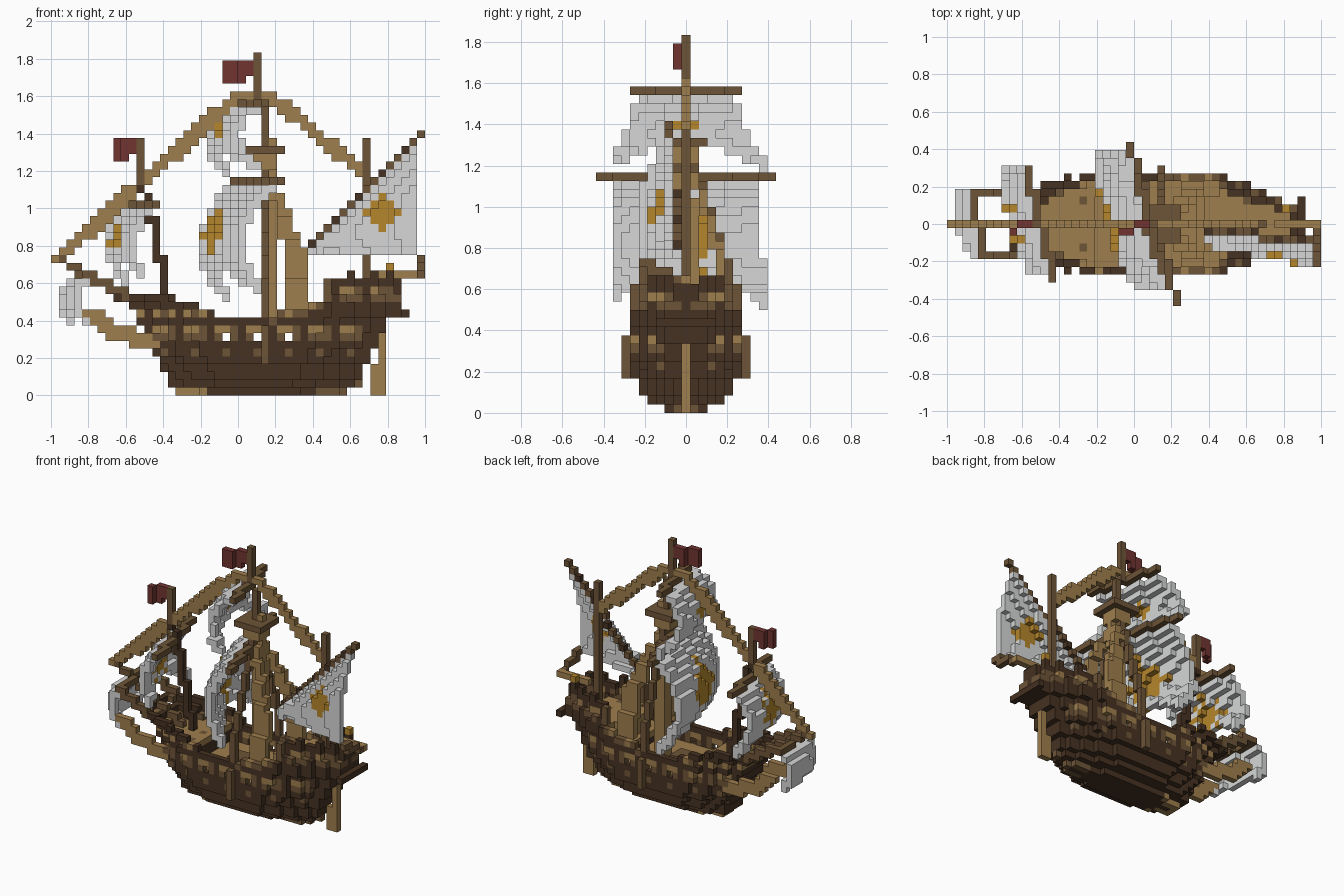
import bpy, bmesh, math
from mathutils import Vector

cube = bpy.data.objects.get("Cube")
if cube:
    bpy.data.objects.remove(cube)

V = 1 / 24                      # edge length of one block
COLOURS = {
    "dark_wood": (0.061, 0.032, 0.016),
    "mid_wood": (0.155, 0.09, 0.038),
    "light_wood": (0.345, 0.21, 0.074),
    "sailcloth": (0.67, 0.685, 0.675),
    "gold": (0.47, 0.24, 0.025),
    "red_cloth": (0.165, 0.036, 0.031),
}
DARK, MID, LIGHT, SAIL, GOLD, RED = range(6)
materials = []
for label, rgb in COLOURS.items():
    m = bpy.data.materials.new(label)
    m.use_nodes = True
    m.diffuse_color = (*rgb, 1)
    bsdf = m.node_tree.nodes["Principled BSDF"]
    bsdf.inputs["Base Color"].default_value = (*rgb, 1)
    bsdf.inputs["Roughness"].default_value = 0.9
    materials.append(m)

parts = {}                      # part name -> {block: colour}
taken = set()


def put(part, i, j, k, col):
    cell = (round(i), round(j), round(k))
    cells = parts.setdefault(part, {})
    if cell not in taken or cell in cells:
        cells[cell] = col
        taken.add(cell)


def line(part, points, col):
    """Row of blocks through a list of points."""
    for a, b in zip(points, points[1:]):
        a, b = Vector(a), Vector(b)
        n = max(1, math.ceil((b - a).length * 2))
        for s in range(n + 1):
            put(part, *a.lerp(b, s / n), col)


def box(part, lo, hi, col):
    for i in range(lo[0], hi[0] + 1):
        for j in range(lo[1], hi[1] + 1):
            for k in range(lo[2], hi[2] + 1):
                put(part, i, j, k, col)


def sun(a, b, r):
    """True inside a small sun emblem with straight and diagonal rays."""
    a, b = abs(a), abs(b)
    return a + b < r or (a * b == 0 and a + b == r) or (a == b and a <= 0.7 * r)


# Hull: plan outline scaled per layer (finer ends low down), decks and bulwarks
BOW = [16, 15, 15, 14, 14, 13, 13, 12, 12, 11, 11, 10, 8, 9, 9]
STERN = [37, 38, 39, 39, 40, 40, 41, 41, 42, 42, 44, 44, 44, 44, 44]
BEAM = [2, 4, 5, 5, 6, 6, 6, 6, 6, 6, 6, 6, 6, 5, 5]


def half_width(i, k):
    if not BOW[k] <= i <= STERN[k]:
        return -1
    u = (i - BOW[k] + 0.5) / (STERN[k] - BOW[k] + 1)
    low = max(0, 6 - k) / 6
    entry, run = 0.25 + 0.1 * low, 0.68 - 0.1 * low
    f = min(1, 0.25 + 0.75 * math.sqrt(u / entry))
    if u > run:
        f = 1 - (0.75 + 0.15 * low) * ((u - run) / (1 - run)) ** 1.3
    return round(BEAM[k] * f)


def step(i, levels):
    """Height of the first level whose end lies beyond i."""
    return next(h for end, h in levels if i < end)


RAIL = [(16, 13), (19, 12), (21, 11), (29, 10), (33, 11), (35, 12), (99, 15)]
DECK = [(19, 10), (32, 7), (35, 9), (99, 12)]


def plank_colour(i, k, rail):
    if k == 0:
        return LIGHT if i < 20 else MID if i > 33 else DARK
    if k == rail - 1 and 27 < i < 36:
        return MID if i % 3 else LIGHT
    if k < 5 or i % 4 == 0 or (i > 39 and k < 12):
        return DARK
    if k == 5:
        return MID if i % 4 == 2 else DARK
    if k == 7 or (k == 12 and (i < 10 or i > 20)):
        return MID
    if k in (8, 13):
        return LIGHT if i % 4 < 3 and 12 < i < 42 else MID
    if k == 10 and i < 20:
        return LIGHT if i % 2 else MID
    return DARK


for k in range(15):
    for i in range(BOW[k], STERN[k] + 1):
        w, deck, rail = half_width(i, k), step(i, DECK), step(i, RAIL)
        if k >= rail:
            continue
        for j in range(-w, w + 1):
            edge = abs(j) == w or abs(j) > min(half_width(i - 1, k), half_width(i + 1, k))
            if k == 7 and edge and i in (22, 26, 30):
                continue        # open ports
            if edge:
                put("hull", i, j, k, plank_colour(i, k, rail))
            elif k < deck:
                knot = i % 7 == 3 and j % 3 == 0
                put("hull", i, j, k, DARK if k < deck - 1 else MID if knot else LIGHT)

# Stern windows and transom bar
for j in (-2, -1, 1, 2):
    put("hull", 44, j, 12, MID)
box("transom_bar", (45, -3, 10), (45, 3, 10), DARK)

# Rudder
box("rudder", (41, 0, 0), (42, 0, 3), LIGHT)
box("rudder", (42, 0, 4), (42, 0, 7), LIGHT)
box("sternpost", (38, 0, 1), (39, 0, 2), MID)

# Poop posts, boom and lantern
for i, j in ((38, 4), (41, 3), (43, 2)):
    for s in (-1, 1):
        box("poop_posts", (i, s * j, 12), (i, s * j, 15), DARK)
box("lantern", (43, 2, 16), (43, 2, 16), GOLD)
box("stern_boom", (42, 0, 15), (47, 0, 15), LIGHT)
line("sheet", [(47, 0, 15), (47, -3, 16), (47, -5, 17)], MID)

# Deck hatch and cabin block
box("hatch", (23, -1, 7), (25, 1, 7), MID)
box("cabin", (33, -3, 9), (34, 3, 11), LIGHT)

# Masts
line("fore_mast", [(15, 0, 10), (12, 0, 24), (11, 0, 27)], DARK)
line("fore_mast", [(11, 0, 27), (11, 0, 32)], MID)
box("main_mast", (27, 0, 7), (28, 1, 24), LIGHT)
line("main_mast", [(28, 0, 25), (28, 0, 32)], LIGHT)
line("main_topmast", [(27, 0, 25), (27, 0, 35), (26, 0, 38), (26, 0, 43)], MID)
line("mizzen_mast", [(40, 0, 11), (40, 0, 32)], MID)
box("lookout", (26, -1, 29), (28, 1, 30), LIGHT)
box("lookout", (25, -2, 31), (29, 2, 31), MID)

# Bowsprit and stays
line("bowsprit", [(1, 0, 17), (4, 0, 15), (9, 0, 12), (13, 0, 10)], MID)
for d in (0, 1):
    line("fore_stay", [(d, 0, 17), (1 + d, 0, 18), (23 + d, 0, 38), (28, 0, 38)], LIGHT)
    line("back_stay", [(28 - d, 0, 38), (40 - d, 0, 28)], LIGHT)

# Shrouds and headsail ropes on both sides
for s in (-1, 1):
    line("side_post", [(27, 7 * s, 4), (27, 7 * s, 8), (27, 6 * s, 9), (27, 6 * s, 13)], MID)
    line("side_shroud", [(27, 6 * s, 13), (27, s, 28)], MID)
    for d in (-1, 0, 1):
        line("back_shroud", [(31 + d, 5 * s, 11), (31 + d, 4 * s, 17),
                             (29.6 + d / 2, 3 * s, 21), (28, s, 27)], LIGHT)
    for d in (0, 1):
        line("head_rope", [(4 + d, 4 * s, 10), (7 + d, 4 * s, 7 + d), (13, 4 * s, 6 + d)], LIGHT)
    line("head_rope", [(4, 4 * s, 15), (10, 4 * s, 12)], MID)


def square_sail(name, i0, slope, bulge, low, high, top_w, right, left, arch, emblem, reach):
    """Billowing sail under a slanted yard; the foot is arched upward."""
    line(name + "_yard", [(i0 - slope * j, j, high) for j in (-reach, reach)], MID)
    for j in range(-right, left + 1):
        foot = low + arch * (1 - (j / left) ** 2)
        for s in range((high - low) * 3):
            k = low + s / 3
            t = (k - low) / (high - low)
            if k < foot or abs(j) > top_w + (left - top_w) * (1 - t) ** 1.5 + 0.5:
                continue
            phase = math.pi * (0.06 + 0.94 * t)
            belly = bulge * math.sin(phase) ** 0.8 * (1 - 0.25 * (j / left) ** 2)
            row, (centre, radius) = round(k), emblem
            if row < high:
                put(name, i0 - slope * j - belly, j, row,
                    GOLD if sun(j, row - centre, radius) else SAIL)


square_sail("main_sail", 26, 0.3, 5.7, 12, 27, 8, 8, 9, 4, (20, 4), 10)
square_sail("top_sail", 25.5, 0.25, 4.4, 28, 37, 5, 8, 9, 3, (33, 1), 6)
square_sail("fore_sail", 11.5, 0.25, 3.6, 14, 24, 6, 6, 7, 3, (19, 3), 7)
square_sail("head_sail", 3.6, 0.2, 2.4, 9, 15, 4, 4, 4, 1, (0, 0), 4)

# Triangular mizzen sail: foot swings outward, slanted yard stays near the mast
for i in range(33, 48):
    top = i - 14
    run = (i - 33) / 14
    yard_j, foot_j = -1 - run, -1 - 4 * run
    put("mizzen_yard", i, yard_j, top, MID if i % 3 else DARK)
    for s in range(max(0, top - 18) * 3):
        t = s / (3 * (top - 18))
        k = 18 + s // 3
        j = foot_j + (yard_j - foot_j) * t - 1.5 * math.sin(math.pi * t)
        gold = sun(i - 42, k - 23, 2)
        if i < 47:
            put("mizzen_sail", i, j, k, GOLD if gold else SAIL)

# Flags, folded once along their length
for name, i, k, length in (("main_flag", 25, 40, 3), ("fore_flag", 10, 30, 2)):
    box(name, (i, 0, k + 1), (i, 0, k + 2), RED)
    box(name, (i - 1, 0, k), (i - 1, 0, k + 2), RED)
    box(name, (i - length, -1, k), (i - 2, -1, k + 2), RED)


# Turn each part into a mesh of its exposed block faces
AXES = [Vector(a) for a in ((1, 0, 0), (0, 1, 0), (0, 0, 1))]
for name, cells in parts.items():
    bm = bmesh.new()
    for cell, col in cells.items():
        centre = Vector((cell[0] + 0.5, cell[1], cell[2] + 0.5))
        for a in range(3):
            for s in (-1, 1):
                n = AXES[a] * s
                if tuple(int(c + d) for c, d in zip(cell, n)) in taken:
                    continue
                p = AXES[(a + 1) % 3] / 2
                q = AXES[(a + 2) % 3] / 2 * s
                mid = centre + n / 2
                ring = [mid - p - q, mid + p - q, mid + p + q, mid - p + q]
                face = bm.faces.new([bm.verts.new(c * V - Vector((1, 0, 0))) for c in ring])
                face.material_index = col
    bmesh.ops.remove_doubles(bm, verts=bm.verts, dist=V / 100)
    mesh = bpy.data.meshes.new(name)
    bm.to_mesh(mesh)
    bm.free()
    for m in materials:
        mesh.materials.append(m)
    bpy.context.collection.objects.link(bpy.data.objects.new(name, mesh))
